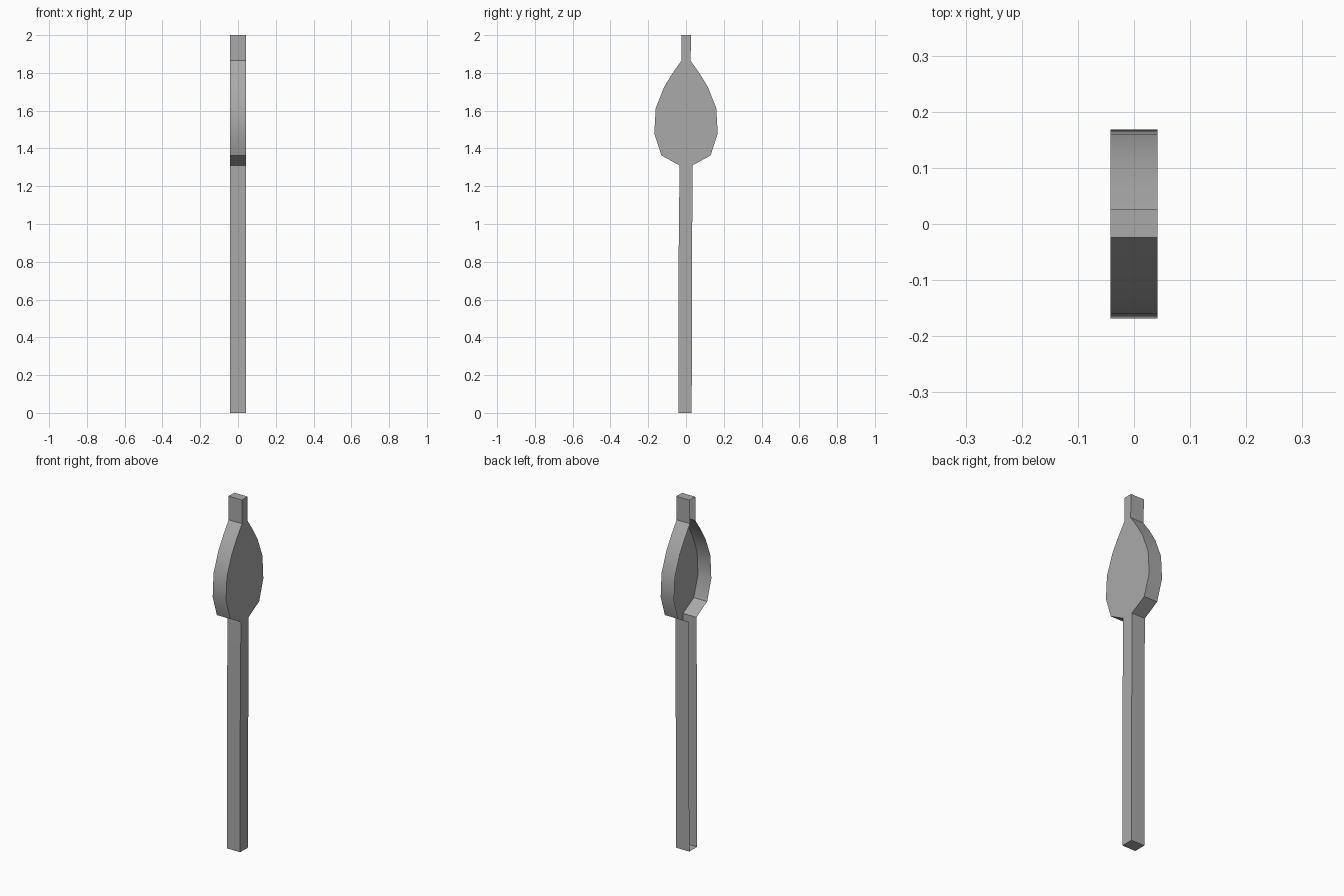
import bpy
import bmesh
import math

# Remove the default cube
cube = bpy.data.objects.get("Cube")
if cube:
    bpy.data.objects.remove(cube, do_unlink=True)

# Plain grey material
GREY = (0.4, 0.4, 0.4, 1.0)
mat = bpy.data.materials.new("plain_grey")
mat.use_nodes = True
mat.diffuse_color = GREY
mat.node_tree.nodes["Principled BSDF"].inputs["Base Color"].default_value = GREY

HALF_WIDTH = 0.042

# Bulb outline from the upper neck to the shaft: (half depth, height)
bulb = [(0.024, 1.865), (0.072, 1.797), (0.116, 1.725), (0.16, 1.613),
        (0.168, 1.48), (0.13, 1.363), (0.034, 1.31)]

# Full side profile: tip, back of bulb, shaft foot, front of bulb
profile = [(-0.024, 2.0), (0.027, 2.0)]
profile += bulb
profile += [(0.03, 0.0), (-0.04, 0.0), (-0.04, 0.73)]
profile += [(-y, z) for y, z in reversed(bulb)]

# Shell with one flat side closed and the other left open
bm = bmesh.new()
closed = [bm.verts.new((HALF_WIDTH, y, z)) for y, z in profile]
opened = [bm.verts.new((-HALF_WIDTH, y, z)) for y, z in profile]
bm.faces.new(closed)
for i in range(len(profile)):
    j = (i + 1) % len(profile)
    bm.faces.new((closed[j], closed[i], opened[i], opened[j]))
bmesh.ops.recalc_face_normals(bm, faces=bm.faces[:])

# Make sure the closed side faces outward
bm.faces.ensure_lookup_table()
if bm.faces[0].normal.x < 0:
    bmesh.ops.reverse_faces(bm, faces=bm.faces[:])

mesh = bpy.data.meshes.new("bulbed_shaft")
bm.to_mesh(mesh)
bm.free()
mesh.materials.append(mat)
shaft = bpy.data.objects.new("bulbed_shaft", mesh)
bpy.context.collection.objects.link(shaft)

# Soften the bulb curve, keep the corners sharp
bpy.ops.object.select_all(action="DESELECT")
shaft.select_set(True)
bpy.context.view_layer.objects.active = shaft
bpy.ops.object.shade_smooth_by_angle(angle=math.radians(30))
